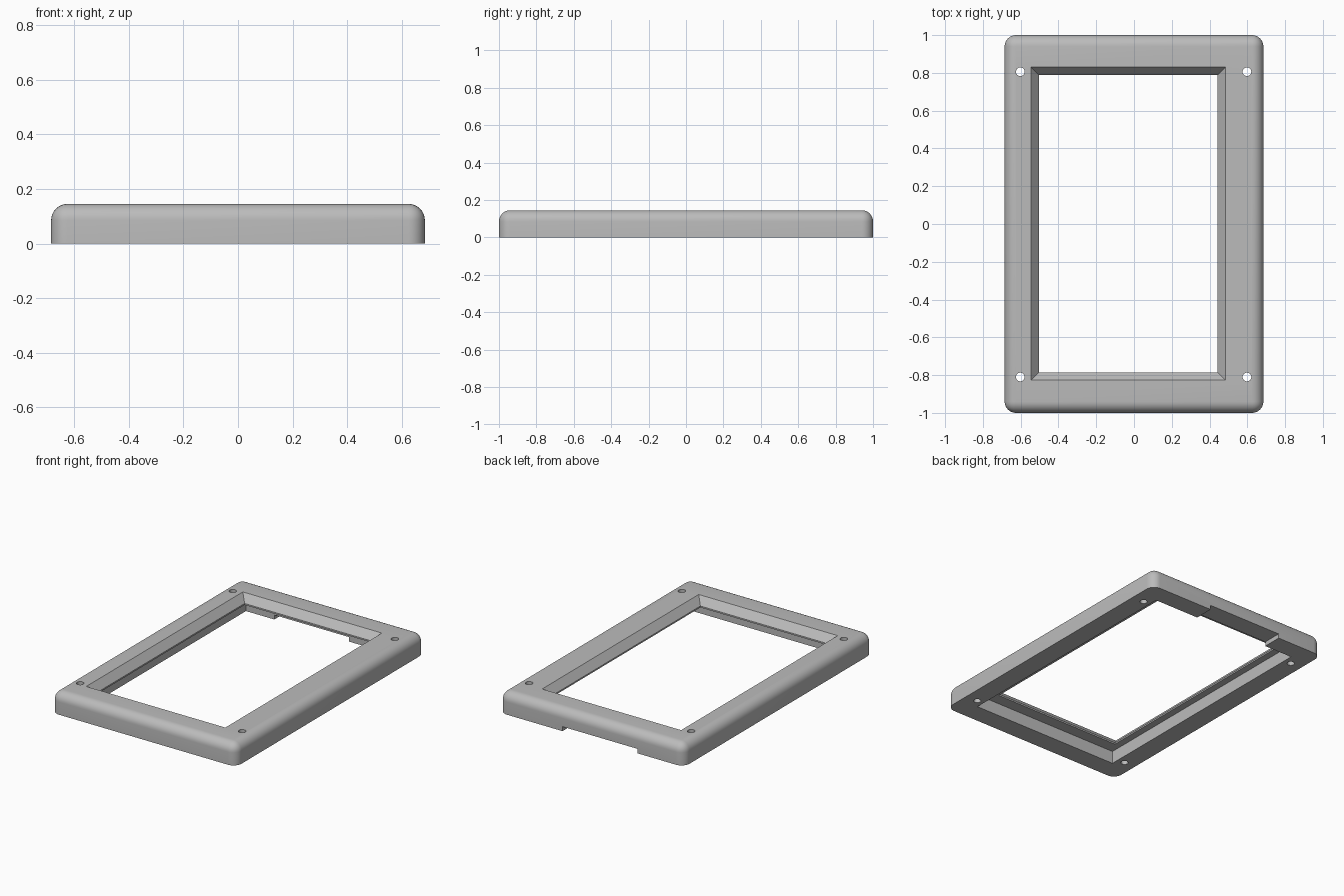
import bpy, bmesh, math
from mathutils import Matrix

cube = bpy.data.objects.get("Cube")
if cube:
    bpy.data.objects.remove(cube, do_unlink=True)

gray = bpy.data.materials.new("plain gray")
gray.use_nodes = True
COLOR = (0.5, 0.5, 0.5, 1)
gray.diffuse_color = COLOR
gray.node_tree.nodes["Principled BSDF"].inputs["Base Color"].default_value = COLOR

HEIGHT = 0.145
ROUND = 0.06
LEDGE = 0.085   # ceiling of the pocket underneath
LIP = 0.095     # foot of the sloped opening


def make_object(name, bm):
    bmesh.ops.recalc_face_normals(bm, faces=bm.faces)
    mesh = bpy.data.meshes.new(name)
    bm.to_mesh(mesh)
    bm.free()
    mesh.materials.append(gray)
    obj = bpy.data.objects.new(name, mesh)
    bpy.context.collection.objects.link(obj)
    return obj


def loft(name, sections):
    """Solid through stacked rectangles (x0, x1, y0, y1, z)."""
    bm = bmesh.new()
    rings = [[bm.verts.new(p) for p in
              ((x0, y0, z), (x1, y0, z), (x1, y1, z), (x0, y1, z))]
             for x0, x1, y0, y1, z in sections]
    for low, high in zip(rings, rings[1:]):
        for i in range(4):
            j = (i + 1) % 4
            bm.faces.new((low[i], low[j], high[j], high[i]))
    bm.faces.new(rings[0][::-1])
    bm.faces.new(rings[-1])
    return make_object(name, bm)


# Frame body: a slab with rounded sides and top, flat underneath
frame = loft("frame", [(-0.685, 0.685, -1, 1, 0), (-0.685, 0.685, -1, 1, HEIGHT)])
bm = bmesh.new()
bm.from_mesh(frame.data)
edges = [e for e in bm.edges if max(v.co.z for v in e.verts) > 0]
bmesh.ops.bevel(bm, geom=edges, offset=ROUND, segments=8, profile=0.5,
                affect='EDGES', clamp_overlap=True)
bm.to_mesh(frame.data)
bm.free()

# Sloped window: straight lip below, flaring out through the top
slope = (0.042 / (HEIGHT - LIP)) * 0.05
window = loft("window_cutter", [
    (-0.503, 0.443, -0.785, 0.788, -0.05),
    (-0.503, 0.443, -0.785, 0.788, LIP),
    (-0.545 - slope, 0.485 + slope, -0.827 - slope, 0.83 + slope, HEIGHT + 0.05)])

# Pocket underneath and the slot through the back wall
pocket = loft("pocket_cutter", [(-0.55, 0.55, -0.865, 0.87, z) for z in (-0.05, LEDGE)])
slot = loft("slot_cutter", [(-0.34, 0.215, 0.8, 1.1, z) for z in (-0.05, 0.03)])

# Screw holes near the corners
bm = bmesh.new()
for x in (-0.602, 0.598):
    for y in (-0.81, 0.806):
        bmesh.ops.create_cone(bm, cap_ends=True, segments=24, radius1=0.023,
                              radius2=0.023, depth=0.5,
                              matrix=Matrix.Translation((x, y, 0.1)))
holes = make_object("hole_cutter", bm)

# Cut, apply and tidy up
cutters = (window, pocket, slot, holes)
bpy.context.view_layer.objects.active = frame
frame.select_set(True)
for cutter in cutters:
    cutter.hide_render = True
    cut = frame.modifiers.new(cutter.name, 'BOOLEAN')
    cut.operation = 'DIFFERENCE'
    cut.solver = 'EXACT'
    cut.object = cutter
    bpy.ops.object.modifier_apply(modifier=cut.name)
for cutter in cutters:
    bpy.data.objects.remove(cutter, do_unlink=True)

bpy.ops.object.shade_smooth_by_angle(angle=math.radians(30))
